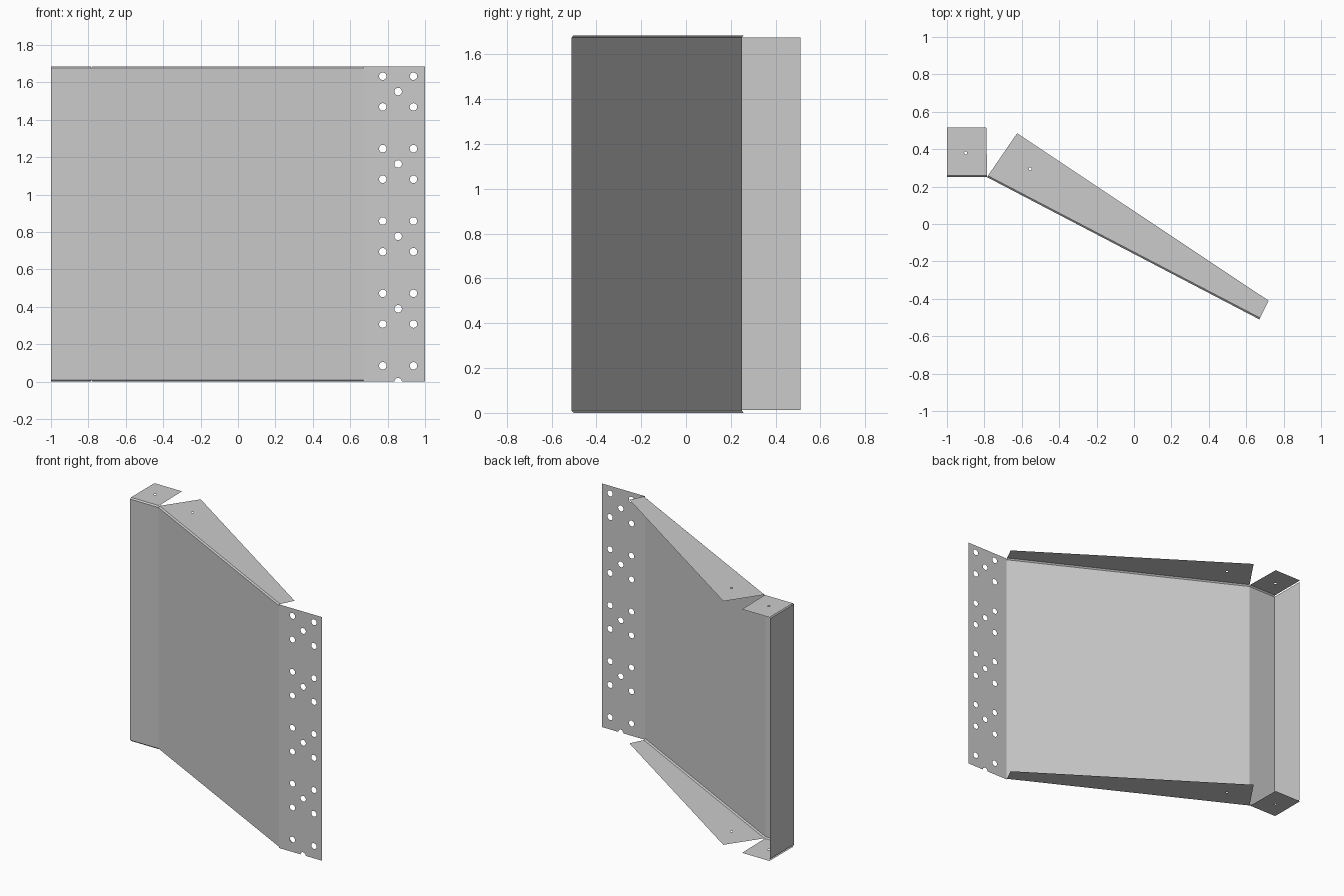
import bpy, bmesh
from math import pi, sin, cos
from mathutils import Matrix, Vector

HEIGHT = 1.685
BEND = 0.009      # size of the folded edge between panels and tabs

cube = bpy.data.objects.get("Cube")
if cube:
    bpy.data.objects.remove(cube, do_unlink=True)

grey = bpy.data.materials.new("sheet_grey")
grey.use_nodes = True
grey.diffuse_color = (0.6, 0.6, 0.6, 1)
grey.node_tree.nodes["Principled BSDF"].inputs["Base Color"].default_value = (0.6, 0.6, 0.6, 1)


def finish(name, bm):
    mesh = bpy.data.meshes.new(name)
    bm.to_mesh(mesh)
    bm.free()
    mesh.materials.append(grey)
    obj = bpy.data.objects.new(name, mesh)
    bpy.context.collection.objects.link(obj)
    return obj


def arc(x, y, r, sweep=2 * pi, count=24):
    return [(x + r * cos(sweep * i / count), y + r * sin(sweep * i / count)) for i in range(count)]


def sheet(name, outline, holes, matrix, flip=False):
    """Flat sheet with holes, drawn in xy and then placed by the matrix."""
    bm = bmesh.new()
    edges = []
    for loop in [outline] + holes:
        verts = [bm.verts.new((x, y, 0)) for x, y in loop]
        edges += [bm.edges.new((v, verts[i - 1])) for i, v in enumerate(verts)]
    bmesh.ops.triangle_fill(bm, use_beauty=True, use_dissolve=False, edges=edges, normal=(0, 0, 1))
    bm.normal_update()
    for face in bm.faces:
        if (face.normal.z < 0) != flip:
            face.normal_flip()
    bm.transform(matrix)
    return finish(name, bm)


def quads(name, faces):
    bm = bmesh.new()
    for face in faces:
        bm.faces.new([bm.verts.new(p) for p in face])
    bmesh.ops.remove_doubles(bm, verts=bm.verts[:], dist=0.0001)
    return finish(name, bm)


# Corners of the folded profile, seen from above
outer, fold, toe = Vector((-1, 0.25)), Vector((-0.785, 0.25)), Vector((0.67, -0.51))


def panel(name, a, b):
    """Upright panel with folded strips leading to its upper and lower tabs."""
    d = (b - a).normalized()
    inward = Vector((-d.y, d.x)) * BEND
    low, high = BEND, HEIGHT - BEND
    quads(name, [
        [(*a, low), (*b, low), (*b, high), (*a, high)],
        [(*a, high), (*b, high), (*(b + inward), HEIGHT), (*(a + inward), HEIGHT)],
        [(*(a + inward), 0), (*(b + inward), 0), (*b, low), (*a, low)],
    ])
    return a + inward, b + inward


narrow_edge = panel("narrow_panel", outer, fold)
slant_edge = panel("slanted_panel", fold, toe)

# Side return, slightly shorter than the panels
quads("side_return", [[(-1, 0.51, 0.012), (-1, 0.25, 0.012),
                       (-1, 0.25, HEIGHT - 0.01), (-1, 0.51, HEIGHT - 0.01)]])

# Upper and lower tabs, each with a small pilot hole
for level, z in (("upper", HEIGHT), ("lower", 0)):
    place = Matrix.Translation((0, 0, z))
    sheet(level + "_square_tab", [*narrow_edge, (-0.79, 0.515), (-1, 0.515)],
          [arc(-0.9, 0.38, 0.008, count=12)], place, z == 0)
    sheet(level + "_tapered_tab", [*slant_edge, (0.72, -0.41), (-0.625, 0.485)],
          [arc(-0.555, 0.295, 0.008, count=12)], place, z == 0)

# Mounting flange: groups of five holes, the lowest group cut off by the edge
RADIUS, PITCH, SPREAD = 0.02, 0.387, 0.082
MID = 0.856
holes = []
for k in range(5):
    z = 0.003 + PITCH * k
    if k:
        holes.append(arc(MID, z, RADIUS))
    for side in (-1, 1):
        for dz in (-SPREAD, SPREAD):
            if z + dz > 0:
                holes.append(arc(MID + side * SPREAD, z + dz, RADIUS))

notch = arc(MID, 0, RADIUS, pi, 12) + [(MID - RADIUS, 0)]
outline = [(1, 0), (1, HEIGHT), (toe.x, HEIGHT), (toe.x, 0)] + notch[::-1]
sheet("mounting_flange", outline, holes,
      Matrix.Translation((0, toe.y, 0)) @ Matrix.Rotation(pi / 2, 4, "X"))
